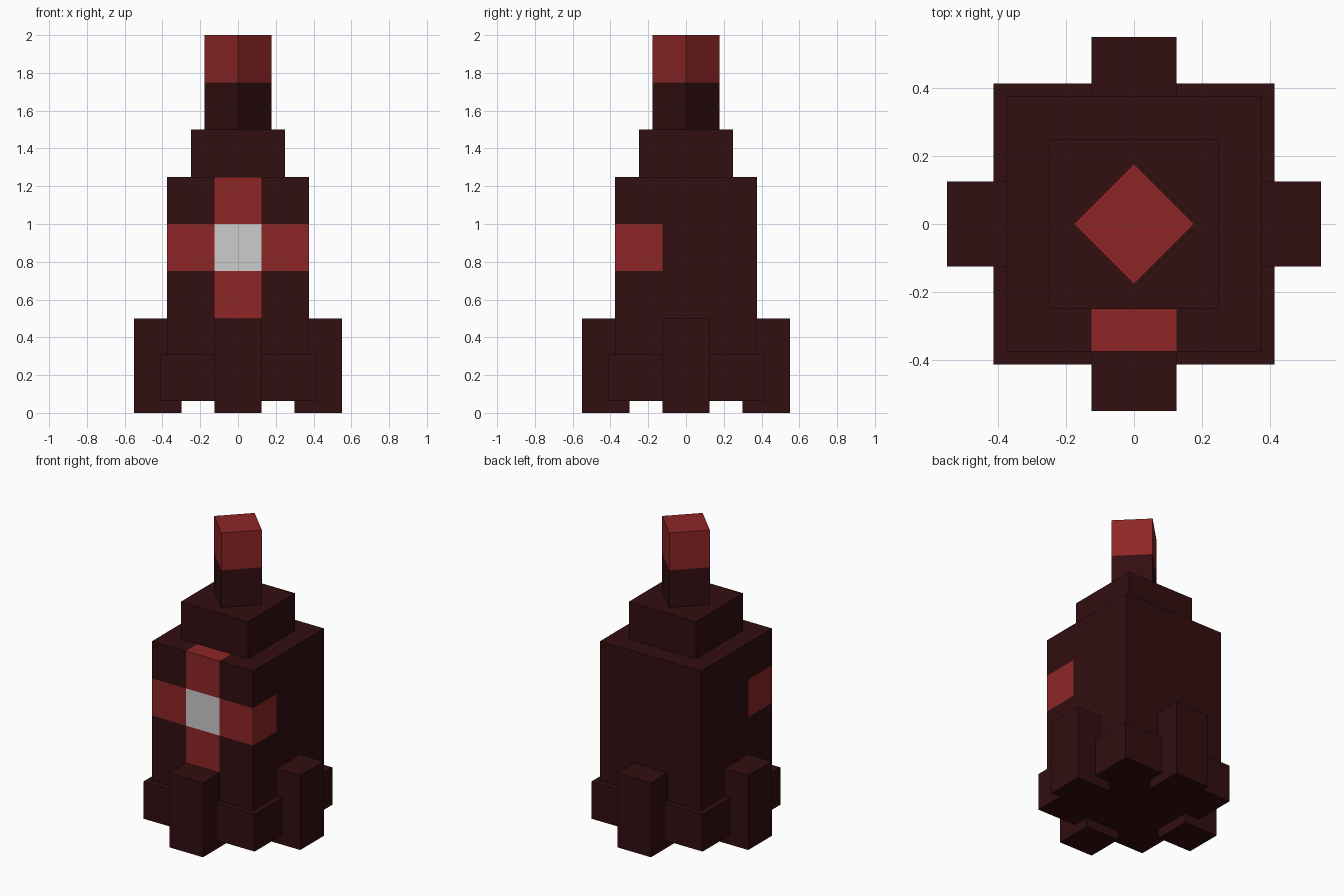
import bpy, bmesh, math
from mathutils import Matrix, Vector

if "Cube" in bpy.data.objects:
    bpy.data.objects.remove(bpy.data.objects["Cube"])


def material(name, rgb):
    m = bpy.data.materials.new(name)
    m.diffuse_color = (*rgb, 1.0)
    m.use_nodes = True
    m.node_tree.nodes["Principled BSDF"].inputs["Base Color"].default_value = m.diffuse_color
    return m


DARK = material("dark maroon", (0.0319, 0.0044, 0.0052))
RED = material("red", (0.27, 0.0194, 0.0194))
GREY = material("light grey", (0.604, 0.604, 0.604))


def box(name, low, high, turn=0.0, cuts=(), rule=None):
    """Box between two corners, cut by (axis, position) planes and coloured by a rule."""
    low, high = Vector(low), Vector(high)
    size, centre = high - low, (low + high) / 2
    bm = bmesh.new()
    bmesh.ops.create_cube(bm, size=1, matrix=Matrix.Translation(centre) @ Matrix.Diagonal((*size, 1)))
    for axis, pos in cuts:
        co, no = Vector(), Vector()
        co[axis], no[axis] = pos, 1
        bmesh.ops.bisect_plane(bm, geom=bm.verts[:] + bm.edges[:] + bm.faces[:],
                               plane_co=co, plane_no=no)
    bm.normal_update()
    if rule:
        for f in bm.faces:
            f.material_index = rule(f.calc_center_median(), f.normal)
    bmesh.ops.rotate(bm, verts=bm.verts, matrix=Matrix.Rotation(turn, 3, 'Z'))
    mesh = bpy.data.meshes.new(name)
    bm.to_mesh(mesh)
    bm.free()
    for m in (DARK, RED, GREY):
        mesh.materials.append(m)
    ob = bpy.data.objects.new(name, mesh)
    bpy.context.collection.objects.link(ob)
    return ob


# Cross on the front, with arms wrapping onto the sides and the top
def cross_colour(c, n):
    column = abs(c.x) < 0.125
    band = 0.75 < c.z < 1.0
    if n.y < -0.5:
        if column and band:
            return 2
        return 1 if band or (column and c.z > 0.5) else 0
    if abs(n.x) > 0.5:
        return 1 if band and c.y < -0.125 else 0
    if n.z > 0.5:
        return 1 if column and c.y < -0.25 else 0
    return 0


# Main body
box("body", (-0.375, -0.375, 0.1), (0.375, 0.375, 1.25),
    cuts=[(0, -0.125), (0, 0.125), (1, -0.25), (1, -0.125), (2, 0.5), (2, 0.75), (2, 1.0)],
    rule=cross_colour)

# Wide base and upper step
box("base", (-0.4125, -0.4125, 0.0625), (0.4125, 0.4125, 0.3125))
box("shoulder", (-0.25, -0.25, 1.25), (0.25, 0.25, 1.5))

# Diamond-turned post with a red upper half
box("post", (-0.125, -0.125, 1.5), (0.125, 0.125, 2.0), turn=math.pi / 4,
    cuts=[(2, 1.75)], rule=lambda c, n: 1 if c.z > 1.75 else 0)

# Four feet around the base
for i, side in enumerate(("front", "right", "back", "left")):
    box(side + "_foot", (-0.125, -0.55, 0), (0.125, -0.30, 0.5), turn=i * math.pi / 2)
